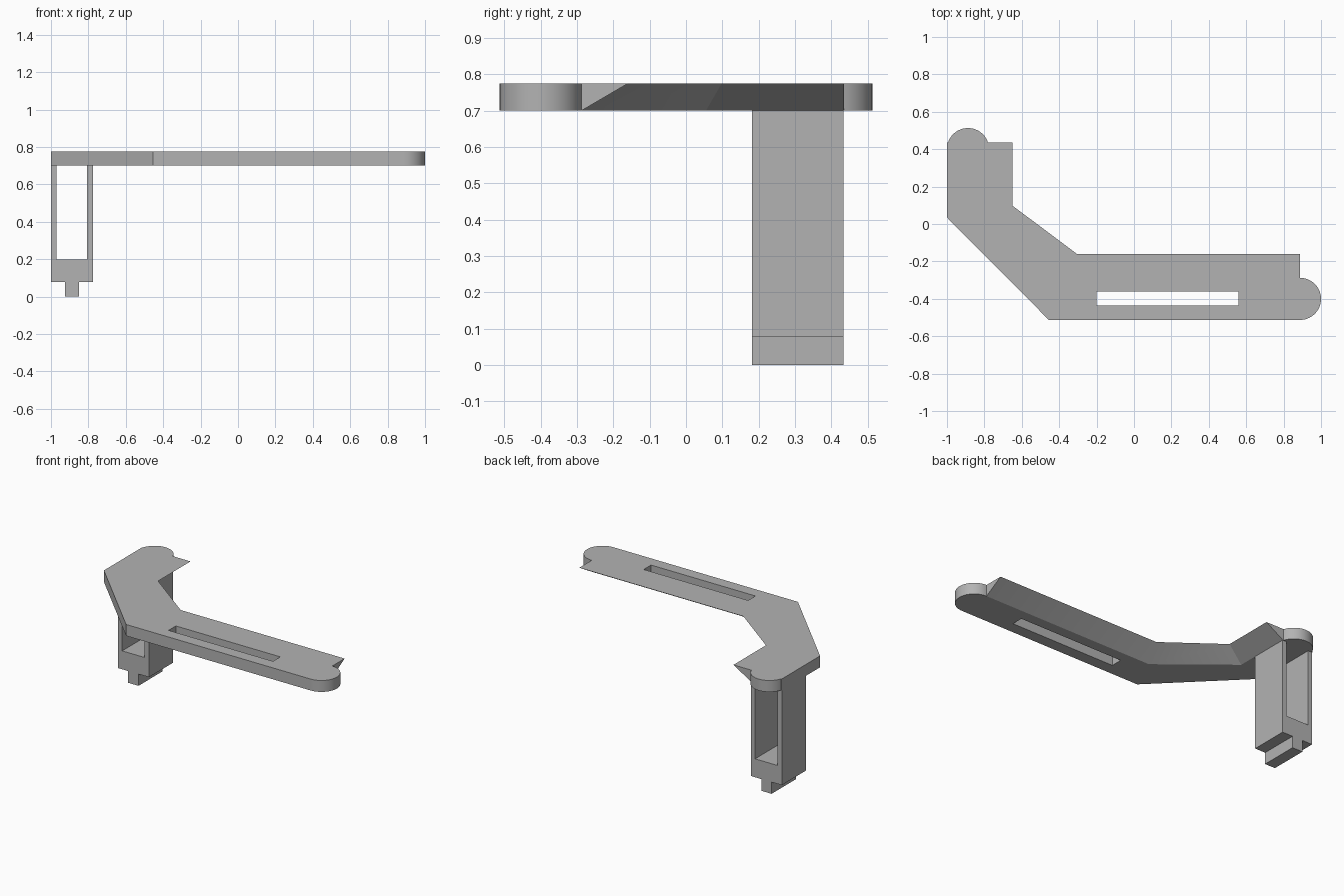
import bpy, bmesh
from math import sin, cos, radians

cube = bpy.data.objects.get("Cube")
if cube:
    bpy.data.objects.remove(cube, do_unlink=True)

gray = bpy.data.materials.new("plain gray")
gray.use_nodes = True
COLOR = (0.45, 0.45, 0.45, 1)
gray.diffuse_color = COLOR
gray.node_tree.nodes["Principled BSDF"].inputs["Base Color"].default_value = COLOR

ARM_BOTTOM, ARM_TOP = 0.70, 0.775
CAP_RADIUS = 0.1125


def loft(name, bottom, top, z0, z1):
    """Solid between two outlines that have the same number of points."""
    bm = bmesh.new()
    lo = [bm.verts.new((x, y, z0)) for x, y in bottom]
    hi = [bm.verts.new((x, y, z1)) for x, y in top]
    bm.faces.new(lo[::-1])
    bm.faces.new(hi)
    for i in range(len(lo)):
        j = (i + 1) % len(lo)
        bm.faces.new((lo[i], lo[j], hi[j], hi[i]))
    bmesh.ops.remove_doubles(bm, verts=bm.verts, dist=0.0001)
    bmesh.ops.recalc_face_normals(bm, faces=bm.faces)
    mesh = bpy.data.meshes.new(name)
    bm.to_mesh(mesh)
    bm.free()
    mesh.materials.append(gray)
    obj = bpy.data.objects.new(name, mesh)
    bpy.context.collection.objects.link(obj)
    return obj


def box(name, x0, x1, y0, y1, z0, z1):
    outline = [(x0, y0), (x1, y0), (x1, y1), (x0, y1)]
    return loft(name, outline, outline, z0, z1)


def arc(cx, cy, start, end, steps=28):
    angles = [radians(start + (end - start) * i / steps) for i in range(steps + 1)]
    return [(cx + CAP_RADIUS * cos(a), cy + CAP_RADIUS * sin(a)) for a in angles]


def activate(obj):
    bpy.ops.object.select_all(action='DESELECT')
    obj.select_set(True)
    bpy.context.view_layer.objects.active = obj


def cut(obj, cutter):
    """Cut one solid from another, then discard the cutter."""
    activate(obj)
    mod = obj.modifiers.new("cut", 'BOOLEAN')
    mod.operation = 'DIFFERENCE'
    mod.solver = 'EXACT'
    mod.object = cutter
    bpy.ops.object.modifier_apply(modifier=mod.name)
    bpy.data.objects.remove(cutter, do_unlink=True)


# Bent arm: round ends, upright outer side, inner side sloping under the top
long_end = arc(0.8875, -0.4005, -90, 90)
short_end = arc(-0.8875, 0.4005, 18, 162)
outer = [(-1, 0.435), (-1, 0.035), (-0.455, -0.513)]
inner_top = [(0.8875, -0.16), (-0.305, -0.16), (-0.65, 0.098), (-0.65, 0.435)]
inner_bottom = [(0.8875, -0.288), (-0.355, -0.288), (-0.775, 0.055), (-0.775, 0.435)]
arm = loft("bent_arm",
           long_end + inner_bottom + short_end + outer,
           long_end + inner_top + short_end + outer,
           ARM_BOTTOM, ARM_TOP)
cut(arm, box("slot_cutter", -0.2, 0.56, -0.436, -0.36, 0.6, 0.9))
activate(arm)
bpy.ops.object.shade_smooth_by_angle(angle=radians(20))

# Open leg frame: two side walls and a solid foot block
Y0, Y1 = 0.182, 0.433
box("leg_outer_wall", -1, -0.97, Y0, Y1, 0.198, ARM_BOTTOM)
box("leg_inner_wall", -0.806, -0.775, Y0, Y1, 0.198, ARM_BOTTOM)
box("leg_foot_block", -1, -0.775, Y0, Y1, 0.077, 0.198)

# Narrow key under the foot
box("foot_key", -0.926, -0.851, Y0, Y1, 0, 0.077)
